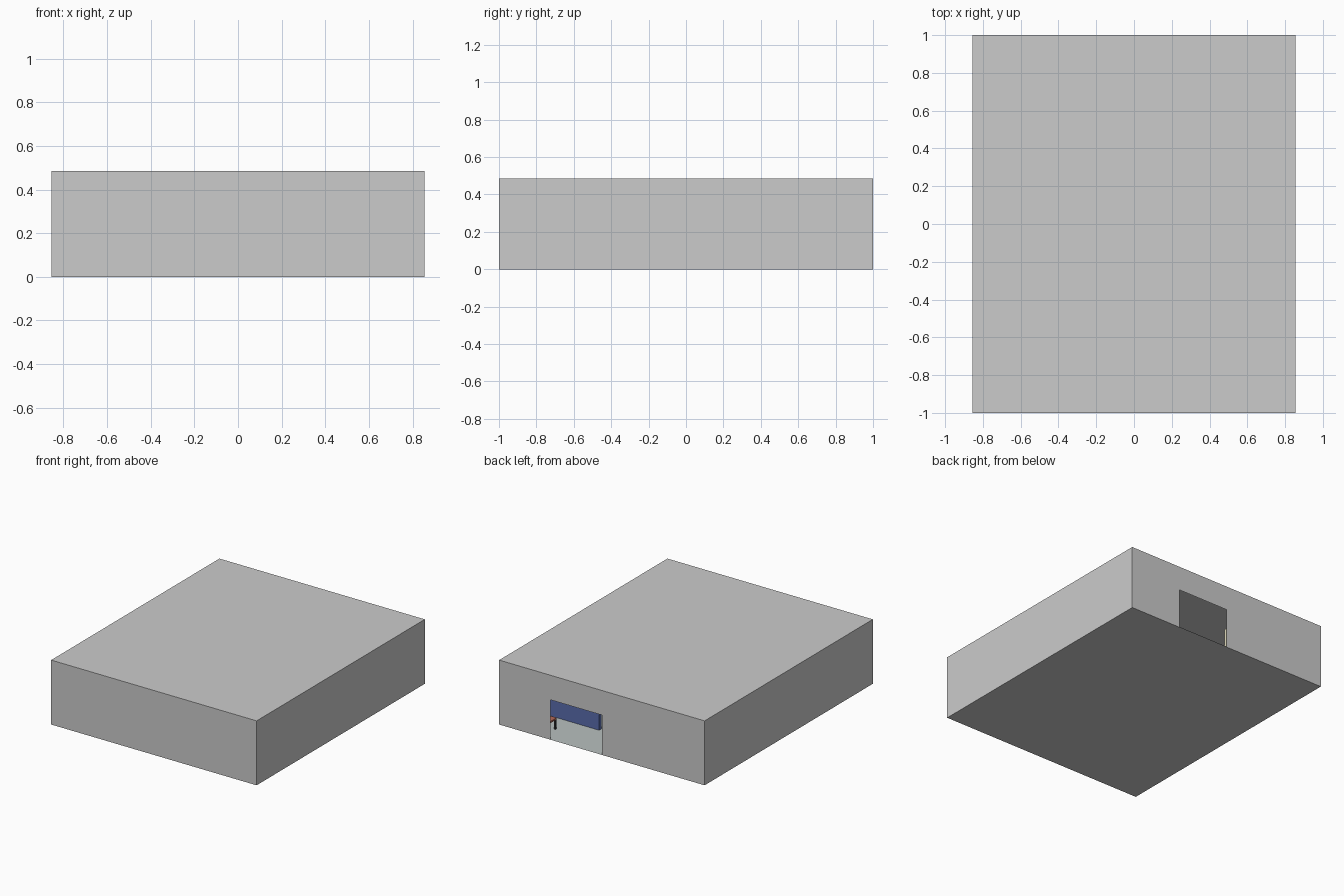
import bpy, bmesh

if "Cube" in bpy.data.objects:
    bpy.data.objects.remove(bpy.data.objects["Cube"])

W, D, H = 0.855, 1.0, 0.485      # half width, half depth, height
DOOR_L, DOOR_R, DOOR_H = 0.0, 0.4275, 0.30


def material(name, rgb):
    m = bpy.data.materials.new(name)
    m.diffuse_color = (*rgb, 1)
    m.use_nodes = True
    m.node_tree.nodes["Principled BSDF"].inputs["Base Color"].default_value = m.diffuse_color
    return m


def link(name, bm, mat=None):
    mesh = bpy.data.meshes.new(name)
    bm.to_mesh(mesh)
    bm.free()
    ob = bpy.data.objects.new(name, mesh)
    bpy.context.collection.objects.link(ob)
    if mat:
        mesh.materials.append(mat)
    return ob


def box(name, x0, x1, y0, y1, z0, z1, mat=None):
    bm = bmesh.new()
    bmesh.ops.create_cube(bm, size=1)
    for v in bm.verts:
        v.co = (x1 if v.co.x > 0 else x0,
                y1 if v.co.y > 0 else y0,
                z1 if v.co.z > 0 else z0)
    return link(name, bm, mat)


def polygon(name, points, mat=None):
    bm = bmesh.new()
    bm.faces.new([bm.verts.new(p) for p in points])
    return link(name, bm, mat)


light = material("pale_floor", (0.48, 0.53, 0.52))
blue = material("blue", (0.10, 0.15, 0.42))
wood = material("wood", (0.35, 0.2, 0.12))
red = material("red", (0.45, 0.14, 0.1))
dark = material("dark", (0.04, 0.04, 0.04))
cream = material("cream", (0.75, 0.7, 0.5))

# thin outer shell, with the back side left open for the doorway wall
bm = bmesh.new()
bmesh.ops.create_cube(bm, size=1)
for v in bm.verts:
    v.co = (v.co.x * 2 * W, v.co.y * 2 * D, (v.co.z + 0.5) * H)
bm.normal_update()
bmesh.ops.delete(bm, geom=[f for f in bm.faces if f.normal.y > 0.9],
                 context='FACES_ONLY')
link("room_shell", bm)

# back wall, outlined around the doorway
outline = [(W, 0), (DOOR_R, 0), (DOOR_R, DOOR_H), (DOOR_L, DOOR_H),
           (DOOR_L, 0), (-W, 0), (-W, H), (W, H)]
polygon("back_wall", [(x, D, z) for x, z in outline])

# floor covering just above the base
polygon("floor_covering", [(-W, -D, .003), (W, -D, .003),
                           (W, D, .003), (-W, D, .003)], light)

# structural columns against the walls
e = 0.001
for name, x0, x1, y0, y1 in (
        ("back_corner_column", 0.75, W - e, 0.875, D - e),
        ("front_corner_column", 0.75, W - e, -D + e, -0.875),
        ("front_column", -0.43, -0.32, -D + e, -0.875),
        ("back_column", -0.645, -0.32, 0.875, D - e)):
    box(name, x0, x1, y0, y1, e, H - e)

# blue partition facing the doorway, with a wooden desk behind it
box("blue_partition", 0.24, 0.70, 0.66, 0.69, 0.003, 0.20, blue)
box("desk_top", 0.20, 0.70, 0.50, 0.655, 0.125, 0.14, wood)
for i, x in enumerate((0.20, 0.685)):
    box(f"desk_side_{i}", x, x + 0.015, 0.50, 0.655, 0.003, 0.125, wood)

# narrow cabinet beside the doorway
box("cabinet", -0.20, -0.012, 0.965, D - e, 0.003, 0.16, cream)

# stool by the door
box("stool_seat", 0.489, 0.60, 0.84, 0.95, 0.075, 0.088, red)
for i, x in enumerate((0.489, 0.588)):
    for j, y in enumerate((0.84, 0.938)):
        box(f"stool_leg_{i}{j}", x, x + 0.012, y, y + 0.012, 0.003, 0.075, dark)
